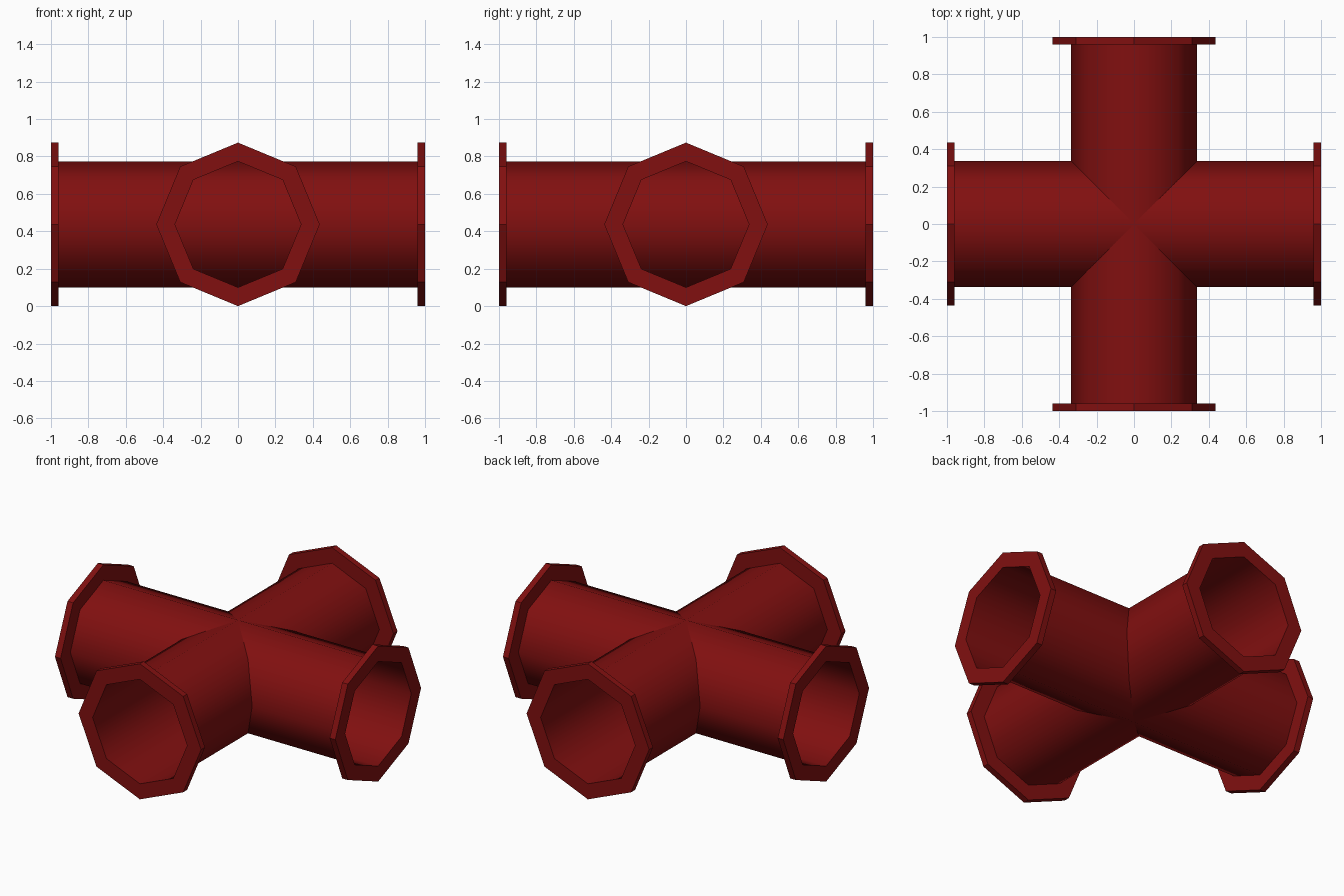
import bpy, bmesh, math
from mathutils import Matrix

if "Cube" in bpy.data.objects:
    bpy.data.objects.remove(bpy.data.objects["Cube"])

R_PIPE, R_FLANGE, THICK, CZ, SIDES = 0.337, 0.437, 0.04, 0.437, 8

red = bpy.data.materials.new("dark red paint")
red.diffuse_color = (0.22, 0.005, 0.005, 1)
red.use_nodes = True
red.node_tree.nodes["Principled BSDF"].inputs["Base Color"].default_value = red.diffuse_color


def lathe_part(name, profile, angle, smooth):
    """Sweep (radius, distance) points round the x axis as an octagon, then turn about z."""
    bm = bmesh.new()
    rings = []
    for r, d in profile:
        rings.append([bm.verts.new((d,
                                    r * math.sin(2 * math.pi * i / SIDES),
                                    r * math.cos(2 * math.pi * i / SIDES)))
                      for i in range(SIDES)])
    for a, b in zip(rings, rings[1:]):
        for i in range(SIDES):
            j = (i + 1) % SIDES
            f = bm.faces.new((a[i], a[j], b[j], b[i]))
            f.smooth = smooth
    bmesh.ops.recalc_face_normals(bm, faces=bm.faces)
    bm.transform(Matrix.Translation((0, 0, CZ)) @ Matrix.Rotation(angle, 4, 'Z'))
    me = bpy.data.meshes.new(name)
    bm.to_mesh(me)
    bm.free()
    me.materials.append(red)
    ob = bpy.data.objects.new(name, me)
    bpy.context.collection.objects.link(ob)
    return ob


# Two open thin-walled pipes crossing at the centre
for k, name in enumerate(("pipe_across", "pipe_along")):
    lathe_part(name, [(R_PIPE, -1), (R_PIPE, 1)], k * math.pi / 2, True)

# Octagonal flange ring on each of the four ends
for k, name in enumerate(("right", "back", "left", "front")):
    lathe_part("flange_" + name,
               [(R_PIPE, 1 - THICK), (R_FLANGE, 1 - THICK), (R_FLANGE, 1), (R_PIPE, 1)],
               k * math.pi / 2, False)
